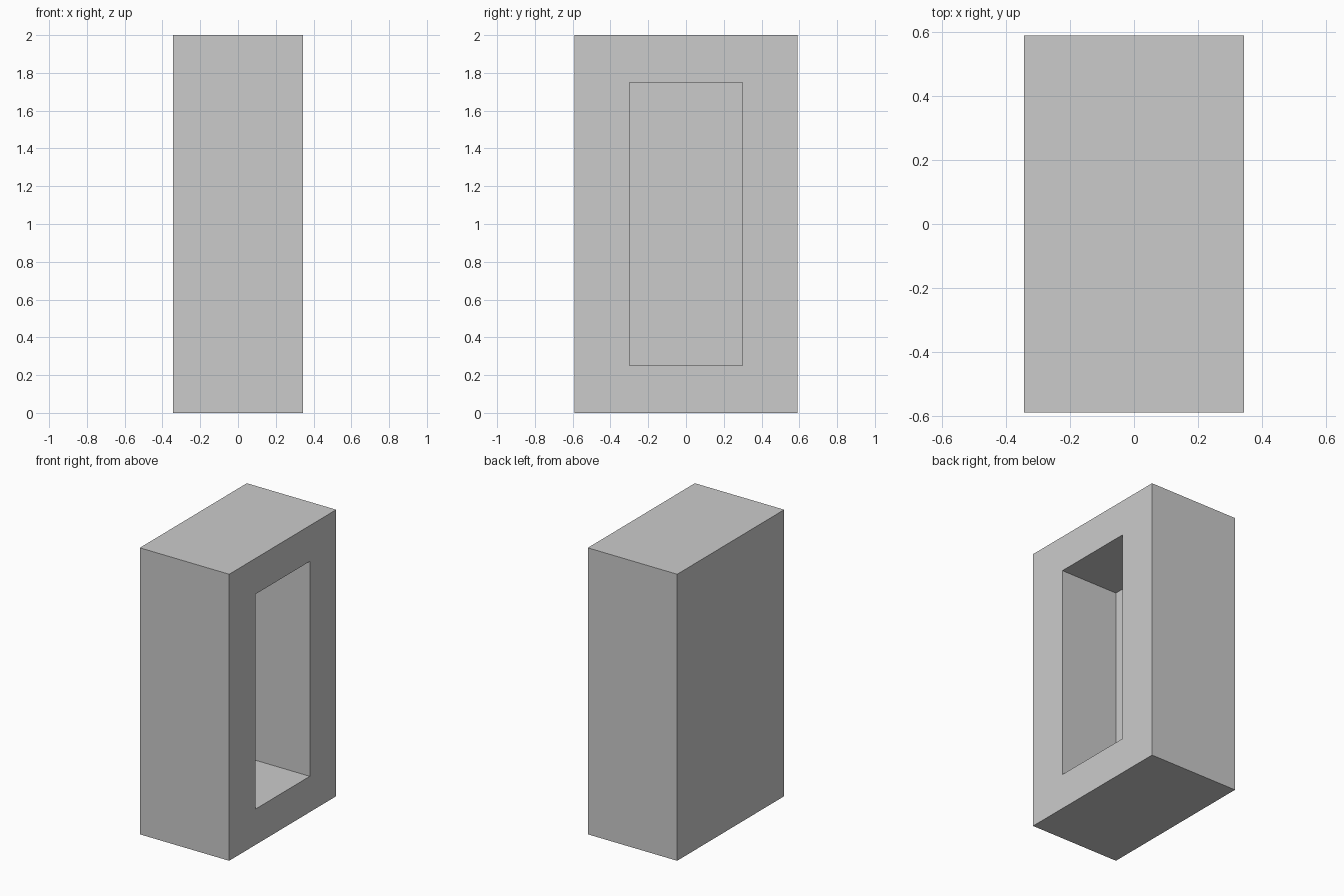
import bpy, bmesh
from mathutils import Matrix, Vector

if "Cube" in bpy.data.objects:
    bpy.data.objects.remove(bpy.data.objects["Cube"])

# overall half sizes and recess dimensions
HX, HY, H = 0.345, 0.59, 2.0
OPEN_Y, OPEN_Z, DEPTH = 0.295 * 2, 1.5, 0.445
OPEN_Y = 0.598

bm = bmesh.new()

# solid block standing on the ground
bmesh.ops.create_cube(bm, size=1.0, matrix=Matrix.Translation((0, 0, H / 2))
                      @ Matrix.Diagonal((2 * HX, 2 * HY, H, 1)))

# recess opening on the right face: inset, then fit to the opening size
face = max(bm.faces, key=lambda f: f.calc_center_median().x)
bmesh.ops.inset_region(bm, faces=[face], thickness=0.25)
for v in face.verts:
    v.co.y = OPEN_Y / 2 if v.co.y > 0 else -OPEN_Y / 2
    v.co.z = H / 2 + (OPEN_Z / 2 if v.co.z > H / 2 else -OPEN_Z / 2)

# push the opening inwards to form the pocket
res = bmesh.ops.extrude_discrete_faces(bm, faces=[face])
bmesh.ops.translate(bm, verts=res["faces"][0].verts[:], vec=Vector((-DEPTH, 0, 0)))
bmesh.ops.recalc_face_normals(bm, faces=bm.faces[:])

mesh = bpy.data.meshes.new("recessed_block")
bm.to_mesh(mesh)
bm.free()
bpy.context.collection.objects.link(bpy.data.objects.new("recessed_block", mesh))
